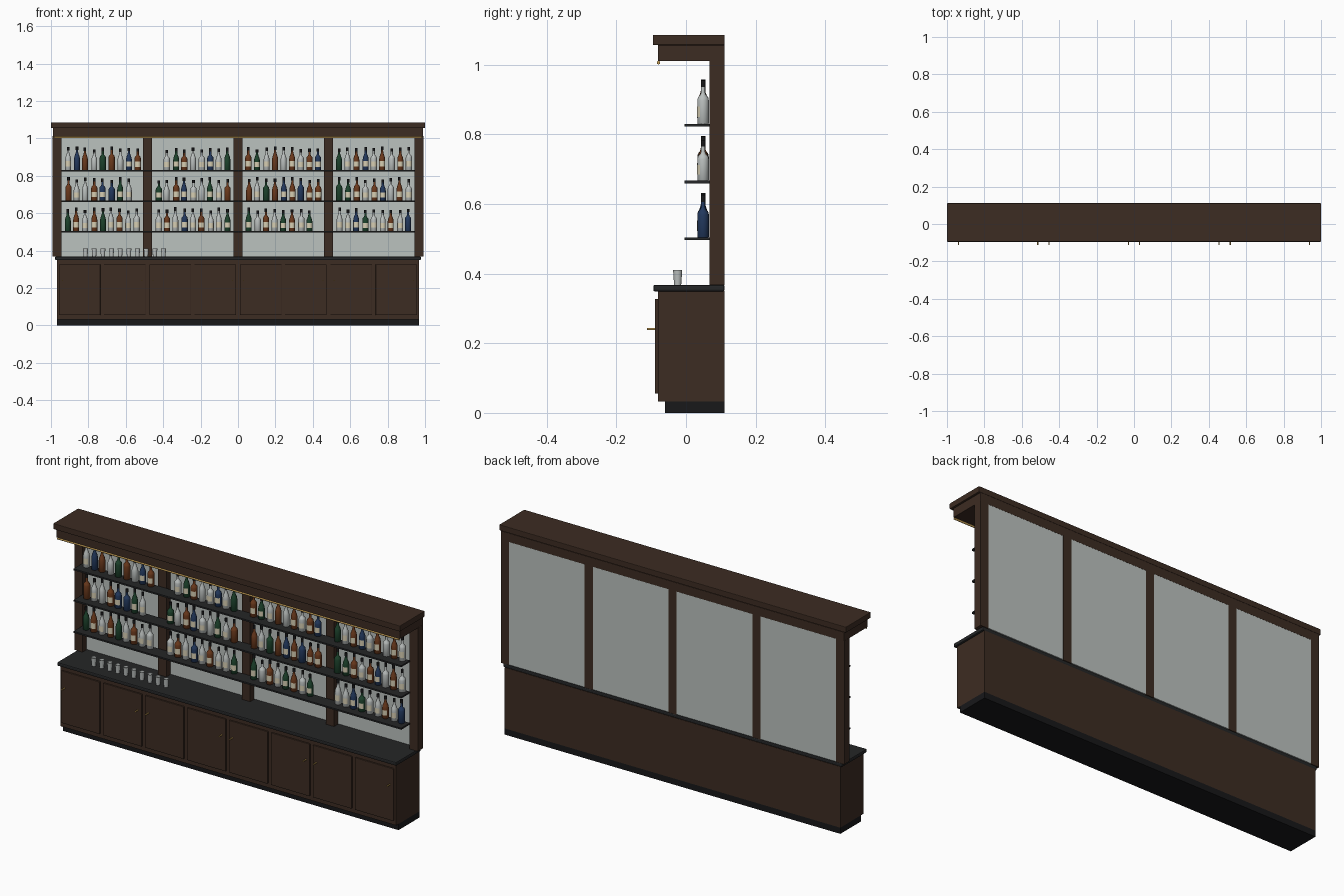
import bpy, bmesh, math, random
from mathutils import Matrix

if "Cube" in bpy.data.objects:
    bpy.data.objects.remove(bpy.data.objects["Cube"], do_unlink=True)
random.seed(4)


def material(name, r, g, b):
    m = bpy.data.materials.new(name)
    m.use_nodes = True
    m.diffuse_color = (r, g, b, 1)
    m.node_tree.nodes["Principled BSDF"].inputs["Base Color"].default_value = (r, g, b, 1)
    return m


WOOD = material("dark wood", 0.046, 0.025, 0.016)
STONE = material("black stone", 0.018, 0.019, 0.02)
BLACK = material("black", 0.009, 0.009, 0.01)
BRASS = material("brass", 0.55, 0.34, 0.09)
MIRROR = material("mirror grey", 0.5, 0.54, 0.52)
CREAM = material("cream label", 0.68, 0.62, 0.45)
GLASS = {"c": material("clear glass", 0.5, 0.53, 0.52),
         "a": material("amber glass", 0.15, 0.042, 0.012),
         "b": material("blue glass", 0.016, 0.04, 0.11),
         "g": material("green glass", 0.012, 0.055, 0.025)}


def add_object(name, mesh, location=(0, 0, 0)):
    ob = bpy.data.objects.new(name, mesh)
    ob.location = location
    bpy.context.scene.collection.objects.link(ob)
    return ob


def finish(bm, name, mats):
    bmesh.ops.recalc_face_normals(bm, faces=bm.faces)
    mesh = bpy.data.meshes.new(name)
    bm.to_mesh(mesh)
    bm.free()
    for m in mats:
        mesh.materials.append(m)
    return mesh


def box(name, x, y, z, mat, bevel=0):
    """Box given by its (low, high) range on each axis."""
    bm = bmesh.new()
    bmesh.ops.create_cube(bm, size=1)
    for v in bm.verts:
        v.co = [r[0] if c < 0 else r[1] for c, r in zip(v.co, (x, y, z))]
    ob = add_object(name, finish(bm, name, [mat]))
    if bevel:
        mod = ob.modifiers.new("Bevel", "BEVEL")
        mod.width, mod.segments = bevel, 2
    return ob


def rod(name, radius, length, axis, location, mat):
    bm = bmesh.new()
    bmesh.ops.create_cone(bm, cap_ends=True, segments=10, radius1=radius,
                          radius2=radius, depth=length,
                          matrix=Matrix.Rotation(math.pi / 2, 4, axis))
    mesh = finish(bm, name, [mat])
    mesh.shade_smooth()
    mesh.set_sharp_from_angle(angle=math.radians(40))
    return add_object(name, mesh, location)


def revolve(bm, profile, start=0, sweep=2 * math.pi, steps=14, index=0):
    """Sweep a (radius, height) profile about the z axis."""
    verts = [bm.verts.new((r * math.cos(start), r * math.sin(start), z)) for r, z in profile]
    edges = [bm.edges.new(pair) for pair in zip(verts, verts[1:])]
    old = set(bm.faces)
    bmesh.ops.spin(bm, geom=verts + edges, cent=(0, 0, 0), axis=(0, 0, 1),
                   angle=sweep, steps=steps)
    for f in set(bm.faces) - old:
        f.material_index = index


def turned_mesh(name, parts, mats):
    bm = bmesh.new()
    for part in parts:
        revolve(bm, **part)
    bmesh.ops.remove_doubles(bm, verts=bm.verts, dist=0.00005)
    mesh = finish(bm, name, mats)
    mesh.shade_smooth()
    mesh.set_sharp_from_angle(angle=math.radians(40))
    return mesh


# Base cabinet
BACK = 0.111
HALF = 0.968
box("plinth", (-HALF, HALF), (-0.06, BACK), (0, 0.032), BLACK)
box("cabinet_body", (-HALF, HALF), (-0.08, BACK), (0.032, 0.35), WOOD)
box("countertop", (-0.978, 0.978), (-0.094, BACK), (0.349, 0.368), STONE, 0.005)

# Doors in pairs, each with a brass knob near its meeting edge
DOOR = HALF / 4
for i in range(8):
    left = -HALF + i * DOOR
    box("door", (left + 0.01, left + DOOR - 0.01), (-0.089, -0.08), (0.055, 0.327), WOOD, 0.002)
    knob_x = left + (0.03 if i % 2 == 0 else DOOR - 0.03)
    rod("door_knob", 0.0035, 0.024, "X", (knob_x, -0.1, 0.241), BRASS)

# Back wall: posts and mirror
for i in range(-2, 3):
    x = i * 0.4835
    box("post", (x - 0.0235, x + 0.0235), (0.067, BACK), (0.368, 1.012), WOOD)
box("mirror_panel", (-0.967, 0.967), (0.1, BACK - 0.0005), (0.37, 1.01), MIRROR)

# Canopy with a brass rail under its front edge
box("canopy_frieze", (-0.99, 0.99), (-0.081, BACK), (1.01, 1.056), WOOD, 0.001)
box("canopy_top", (-1, 1), (-0.095, BACK), (1.056, 1.086), WOOD, 0.003)
rod("brass_rail", 0.005, 1.97, "Y", (0, -0.079, 1.006), BRASS)

# Shelves
SHELVES = (0.504, 0.667, 0.83)
for z in SHELVES:
    box("shelf", (-0.945, 0.945), (-0.005, 0.067), (z - 0.008, z), STONE)

# Bottle meshes: slim and broad-shouldered, each colour with or without a label
SHAPES = {
    "slim": ((0, 0), (0.0145, 0), (0.016, 0.002), (0.016, 0.06), (0.0135, 0.074),
             (0.0075, 0.09), (0.0058, 0.1), (0.0058, 0.113)),
    "broad": ((0, 0), (0.0155, 0), (0.017, 0.002), (0.017, 0.068), (0.015, 0.077),
              (0.0075, 0.086), (0.006, 0.092), (0.006, 0.113)),
}
CAP = ((0.0068, 0.108), (0.0068, 0.127), (0, 0.127))
bottles = {}
for shape, profile in SHAPES.items():
    r = profile[3][0] + 0.0005
    label = dict(profile=((r, 0.02), (r, 0.05)), start=-math.pi * 0.84,
                 sweep=math.pi * 0.68, steps=8, index=2)
    for key, glass in GLASS.items():
        for labelled in (False, True):
            parts = [dict(profile=profile), dict(profile=CAP, index=1)]
            if labelled:
                parts.append(label)
            bottles[shape, key, labelled] = turned_mesh(shape + "_bottle", parts,
                                                        [glass, BLACK, CREAM])

# Bottle colours by bay, lowest shelf first; a blank leaves a gap
ROWS = (("gacagcacc", "cacbcaccg", "gcacgacg ", "ccbgccacb"),
        ("accabbgc ", "gcabccgca", "acgababaa", "ggacabcac"),
        ("cbacgacba", " cgaccbcg", "agcacacab", "gcabcacac"))
for z, bays in zip(SHELVES, ROWS):
    for bay, row in enumerate(bays):
        for i, key in enumerate(row):
            if key == " ":
                continue
            shape = random.choice(list(SHAPES))
            x = -0.909 + bay * 0.4835 + i * 0.0463 + random.uniform(-0.003, 0.003)
            mesh = bottles[shape, key, random.random() < 0.65]
            ob = add_object("bottle", mesh, (x, 0.049, z))
            ob.scale.z = random.uniform(0.86, 1.01)

# Row of tumblers on the counter
tumbler = turned_mesh("tumbler", [dict(profile=(
    (0, 0), (0.0105, 0), (0.0135, 0.043), (0.0122, 0.043), (0.0098, 0.005), (0, 0.005)))],
    [GLASS["c"]])
for i in range(10):
    add_object("tumbler", tumbler, (-0.815 + i * 0.0463, -0.024, 0.368))
